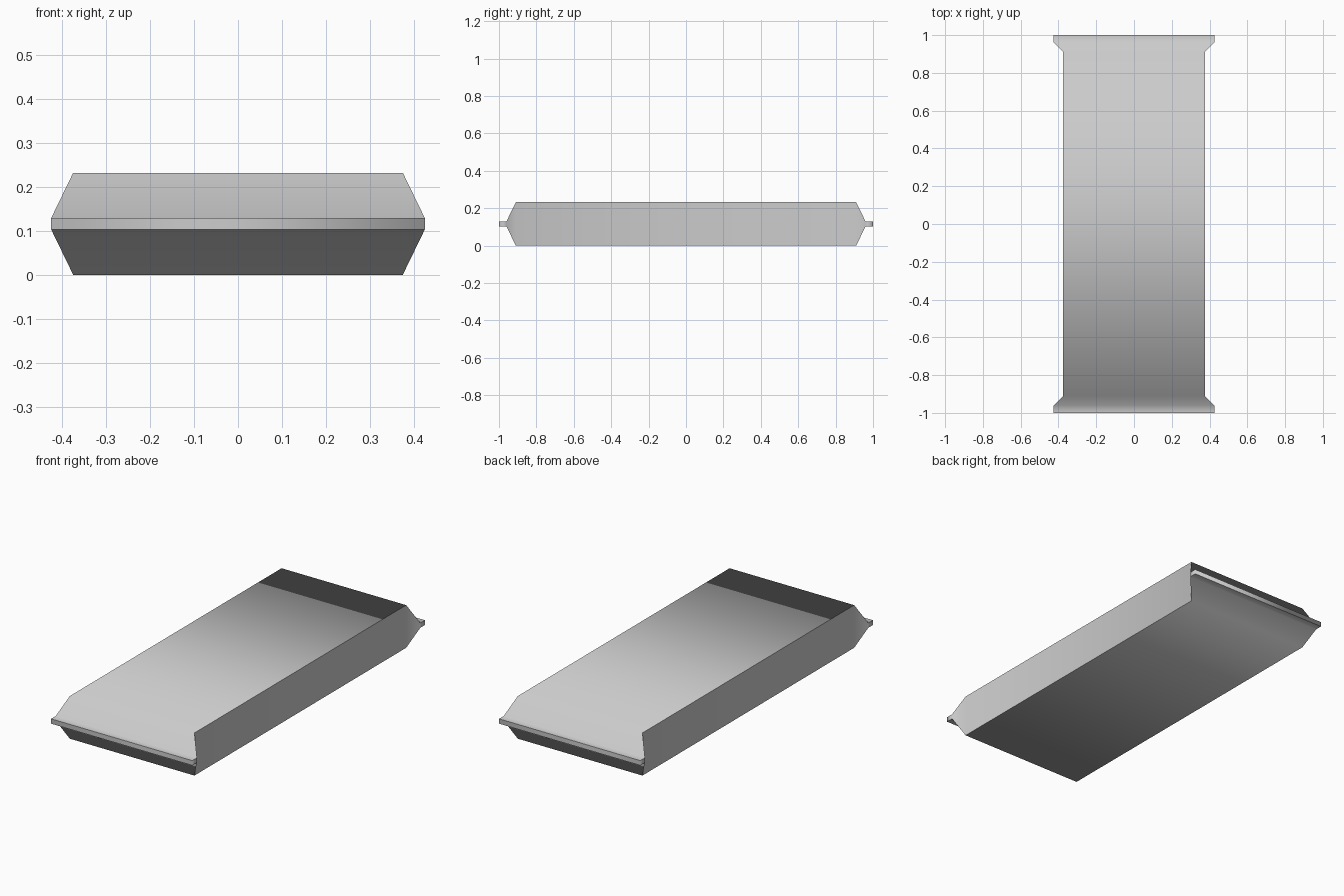
import bpy
import bmesh

default_cube = bpy.data.objects.get("Cube")
if default_cube:
    bpy.data.objects.remove(default_cube, do_unlink=True)

# Single plain grey
grey = bpy.data.materials.new("light grey")
grey.use_nodes = True
colour = (0.6, 0.6, 0.6, 1)
grey.diffuse_color = colour
grey.node_tree.nodes["Principled BSDF"].inputs["Base Color"].default_value = colour

# Half profile along the packet: distance, half width, half height
MID_Z = 0.116
half_profile = [(0.91, 0.375, 0.116), (0.96, 0.425, 0.013), (1.0, 0.425, 0.013)]
stations = [(-y, w, h) for y, w, h in reversed(half_profile)] + half_profile

# Packet body with flattened sealed ends
bm = bmesh.new()
corners = [(-1, -1), (1, -1), (1, 1), (-1, 1)]
rings = [[bm.verts.new((sx * w, y, MID_Z + sz * h)) for sx, sz in corners]
         for y, w, h in stations]
panels = set()  # top and bottom strips
for a, b in zip(rings, rings[1:]):
    for i in range(4):
        j = (i + 1) % 4
        face = bm.faces.new((a[i], a[j], b[j], b[i]))
        if i % 2 == 0:
            panels.add(face)
bm.faces.new(rings[0])
bm.faces.new(rings[-1])
bmesh.ops.recalc_face_normals(bm, faces=bm.faces[:])

# Smooth along the packet, crisp where top and bottom meet the rim
for face in bm.faces:
    face.smooth = True
for edge in bm.edges:
    edge.smooth = len(panels.intersection(edge.link_faces)) != 1

mesh = bpy.data.meshes.new("packet")
bm.to_mesh(mesh)
bm.free()
mesh.materials.append(grey)
packet = bpy.data.objects.new("packet", mesh)
bpy.context.collection.objects.link(packet)
